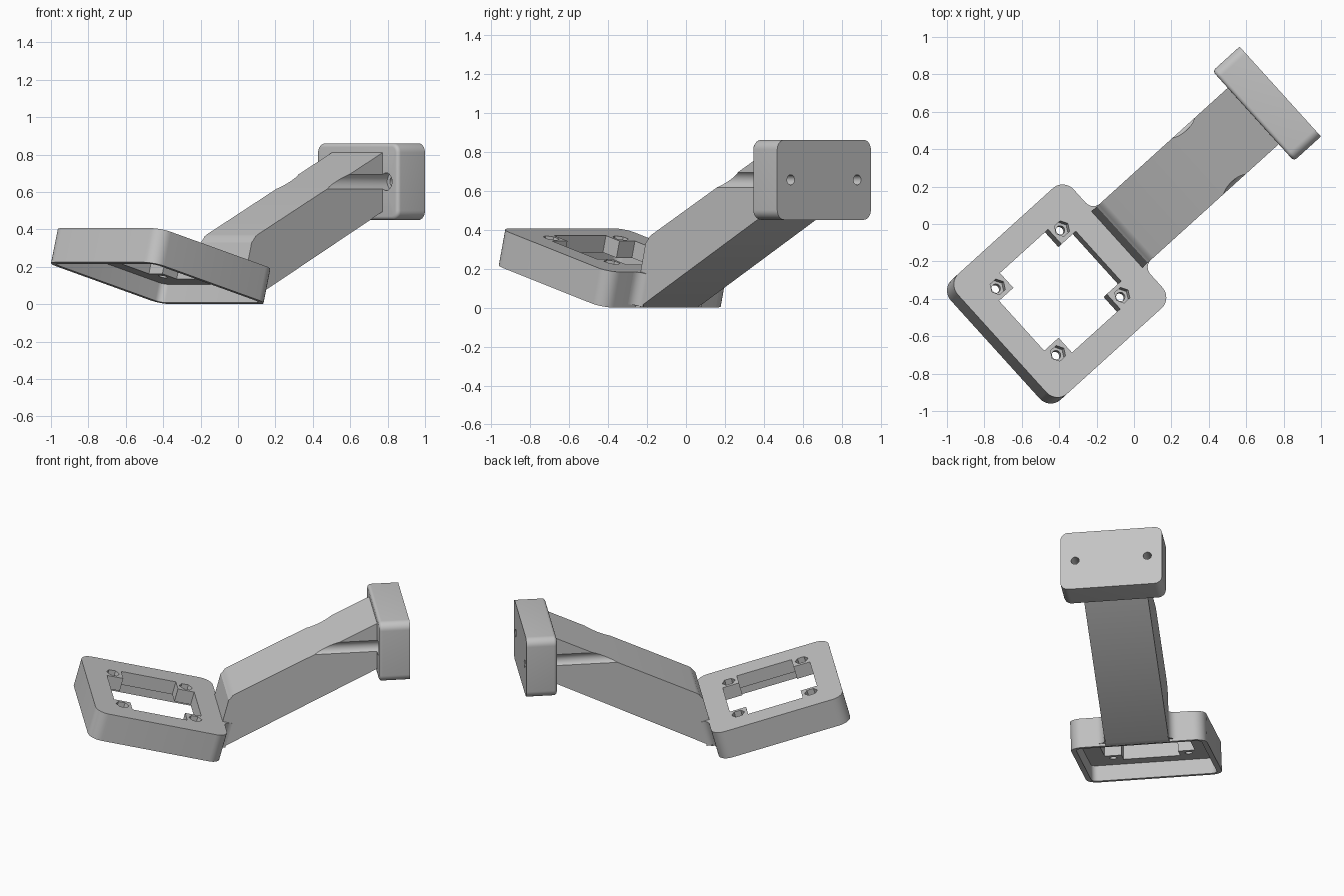
import bpy, bmesh
from math import radians, sin, cos, pi
from mathutils import Matrix

if "Cube" in bpy.data.objects:
    bpy.data.objects.remove(bpy.data.objects["Cube"])

grey = bpy.data.materials.new("plain grey")
grey.use_nodes = True
COLOUR = (0.55, 0.55, 0.55, 1)
grey.diffuse_color = COLOUR
grey.node_tree.nodes["Principled BSDF"].inputs["Base Color"].default_value = COLOUR

# Frames of reference: the bracket runs along local x, turned in plan
TURN = Matrix.Rotation(radians(42.16), 4, 'Z')
SIDE = TURN @ Matrix.Rotation(radians(90), 4, 'X')
ENDWAYS = TURN @ Matrix(((0, 0, 1, 0), (1, 0, 0, 0), (0, 1, 0, 0), (0, 0, 0, 1)))
SIZE, THICK = 0.866, 0.189
HEEL = TURN @ Matrix.Translation((-0.164, 0, 0)) @ Matrix.Rotation(radians(15), 4, 'Y')
TILT = HEEL @ Matrix.Translation((-SIZE / 2, 0, 0))


def arc(cx, cy, r, start, end, n):
    return [(cx + r * cos(start + (end - start) * i / n),
             cy + r * sin(start + (end - start) * i / n)) for i in range(n + 1)]


def rounded_rect(cx, cy, w, h, r):
    pts = []
    for k, (sx, sy) in enumerate(((1, 1), (-1, 1), (-1, -1), (1, -1))):
        pts += arc(cx + sx * (w / 2 - r), cy + sy * (h / 2 - r), r,
                   k * pi / 2, (k + 1) * pi / 2, 8)
    return pts


def circle(cx, cy, r, n=32):
    return arc(cx, cy, r, 0, 2 * pi, n)[:-1]


def prism(name, outline, low, high, matrix, bevel=0):
    bm = bmesh.new()
    base = bm.faces.new([bm.verts.new((x, y, low)) for x, y in outline])
    ext = bmesh.ops.extrude_face_region(bm, geom=[base], use_keep_orig=True)
    top = [v for v in ext["geom"] if isinstance(v, bmesh.types.BMVert)]
    bmesh.ops.translate(bm, verts=top, vec=(0, 0, high - low))
    if bevel:
        bmesh.ops.bevel(bm, geom=list(base.edges), offset=bevel, segments=4,
                        profile=0.5, affect='EDGES')
    bmesh.ops.recalc_face_normals(bm, faces=bm.faces)
    mesh = bpy.data.meshes.new(name)
    bm.to_mesh(mesh)
    bm.free()
    mesh.transform(matrix)
    mesh.materials.append(grey)
    obj = bpy.data.objects.new(name, mesh)
    bpy.context.collection.objects.link(obj)
    return obj


def select(obj):
    bpy.ops.object.select_all(action='DESELECT')
    obj.select_set(True)
    bpy.context.view_layer.objects.active = obj


def cut(obj, *args):
    cutter = prism("cutter", *args)
    cutter.hide_render = True
    select(obj)
    mod = obj.modifiers.new("cut", 'BOOLEAN')
    mod.operation, mod.solver, mod.object = 'DIFFERENCE', 'EXACT', cutter
    bpy.ops.object.modifier_apply(modifier=mod.name)
    bpy.data.objects.remove(cutter)


# Tilted mounting frame, hollow below, with a window that leaves corner tabs
frame = prism("mounting_frame", rounded_rect(0, 0, SIZE, SIZE, 0.08), 0, THICK, TILT)
cut(frame, rounded_rect(0, 0, 0.8, 0.8, 0.04), -0.05, 0.1, TILT)
A, B = 0.287, 0.18
window = []
for k in range(4):
    c, s = round(cos(k * pi / 2)), round(sin(k * pi / 2))
    window += [(c * x - s * y, s * x + c * y) for x, y in ((A, -B), (A, B), (B, B))]
cut(frame, window, 0.05, 0.25, TILT)

# Screw hole and hexagonal nut pocket in each tab
for sx in (-1, 1):
    for sy in (-1, 1):
        cut(frame, circle(sx * 0.24, sy * 0.24, 0.024), 0.05, 0.25, TILT)
        cut(frame, circle(sx * 0.24, sy * 0.24, 0.043, 6), 0.14, 0.25, TILT)

# Sloping arm
profile = [(-0.172, 0), (-0.135, 0), (0.87, 0.5), (0.87, 0.815),
           (-0.04, 0.373), (-0.058, 0.362), (-0.07, 0.345), (-0.085, 0.33)]
arm = prism("sloping_arm", profile, -0.203, 0.203, SIDE)

# Wall block with rounded corners
block = prism("wall_block", rounded_rect(0, 0.655, 0.648, 0.41, 0.05), 0.86, 1.055,
              ENDWAYS, 0.02)

# Screw channels along the arm, with counterbores and holes in the block
for side in (-1, 1):
    cut(arm, circle(side * 0.23, 0.655, 0.047), 0.1, 0.95, ENDWAYS)
    cut(block, circle(side * 0.23, 0.655, 0.047), 0.8, 0.91, ENDWAYS)
    cut(block, circle(side * 0.23, 0.655, 0.026), 0.85, 1.1, ENDWAYS)

# Fillets where the arm leaves the frame
parts = [frame, arm, block]
R = 0.055
for side, label in ((1, "left"), (-1, "right")):
    pts = [(-0.01, 0.19), (R, 0.2)] + arc(R, 0.203 + R, R, -pi / 2, -pi, 8)
    pts += [(-0.01, 0.203 + R)]
    parts.append(prism(label + "_fillet", [(x, -side * y) for x, y in pts],
                       0.016, THICK, HEEL))

for part in parts:
    select(part)
    bpy.ops.object.shade_smooth_by_angle(angle=radians(30))
